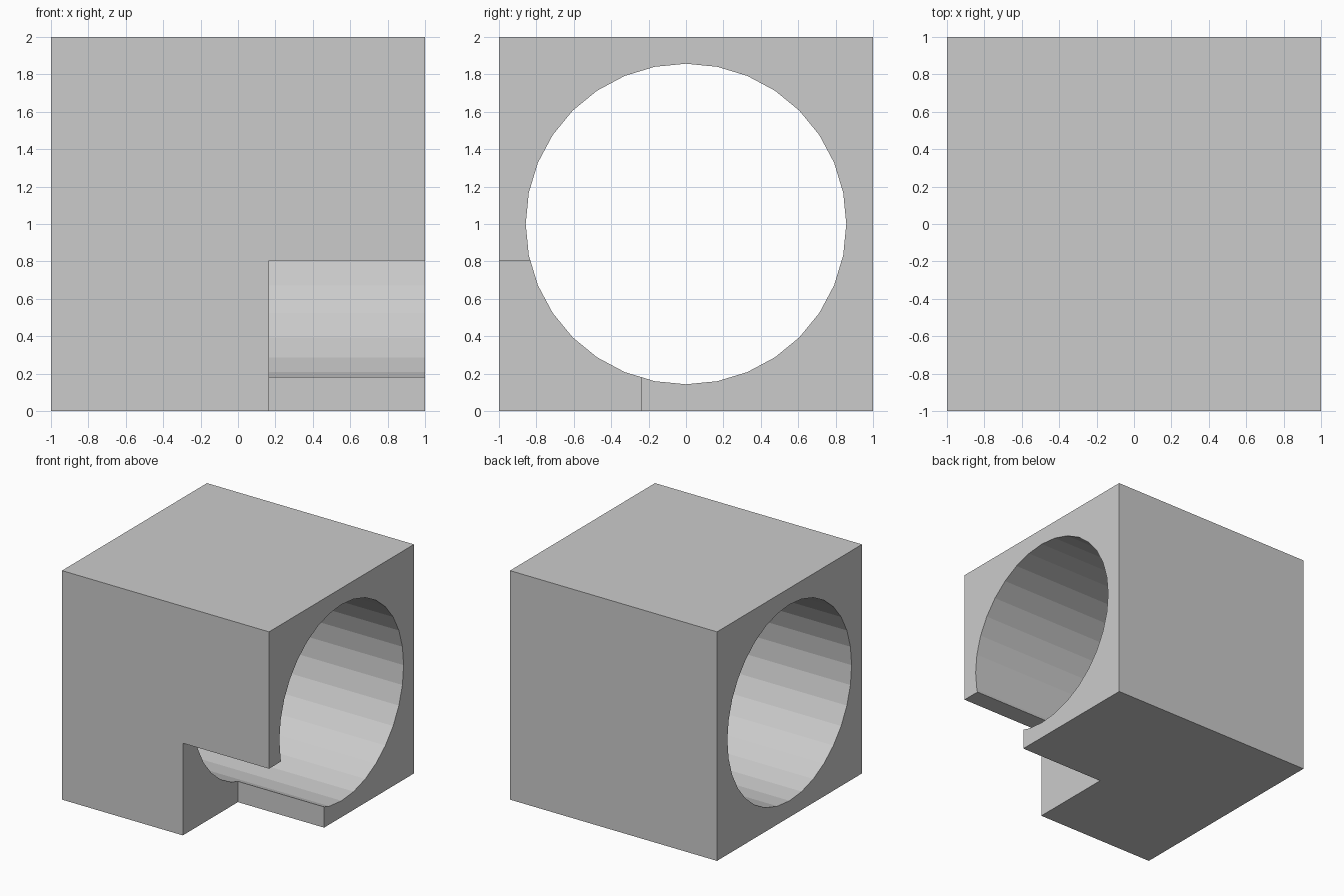
import bpy
import math

if "Cube" in bpy.data.objects:
    bpy.data.objects.remove(bpy.data.objects["Cube"])


def box(name, lo, hi):
    """Axis-aligned box between two corners."""
    centre = [(a + b) / 2 for a, b in zip(lo, hi)]
    bpy.ops.mesh.primitive_cube_add(size=1, location=centre)
    obj = bpy.context.object
    obj.name = name
    obj.scale = [b - a for a, b in zip(lo, hi)]
    bpy.ops.object.transform_apply(location=False, rotation=False, scale=True)
    return obj


def cut(target, cutter):
    """Subtract the cutter from the target and hide it."""
    mod = target.modifiers.new(cutter.name, 'BOOLEAN')
    mod.operation = 'DIFFERENCE'
    mod.solver = 'EXACT'
    mod.object = cutter
    cutter.hide_render = True
    cutter.display_type = 'WIRE'
    cutter.hide_set(True)


# Main cube
block = box("block", (-1, -1, 0), (1, 1, 2))

# Round bore running through from left to right
bpy.ops.mesh.primitive_cylinder_add(
    vertices=32, radius=0.857, depth=3,
    location=(0, 0, 1), rotation=(0, math.pi / 2, 0))
bore = bpy.context.object
bore.name = "bore_cutter"
cut(block, bore)

# Notch in the lower front right corner
notch = box("notch_cutter", (0.167, -1.5, -0.5), (1.5, -0.24, 0.805))
cut(block, notch)
